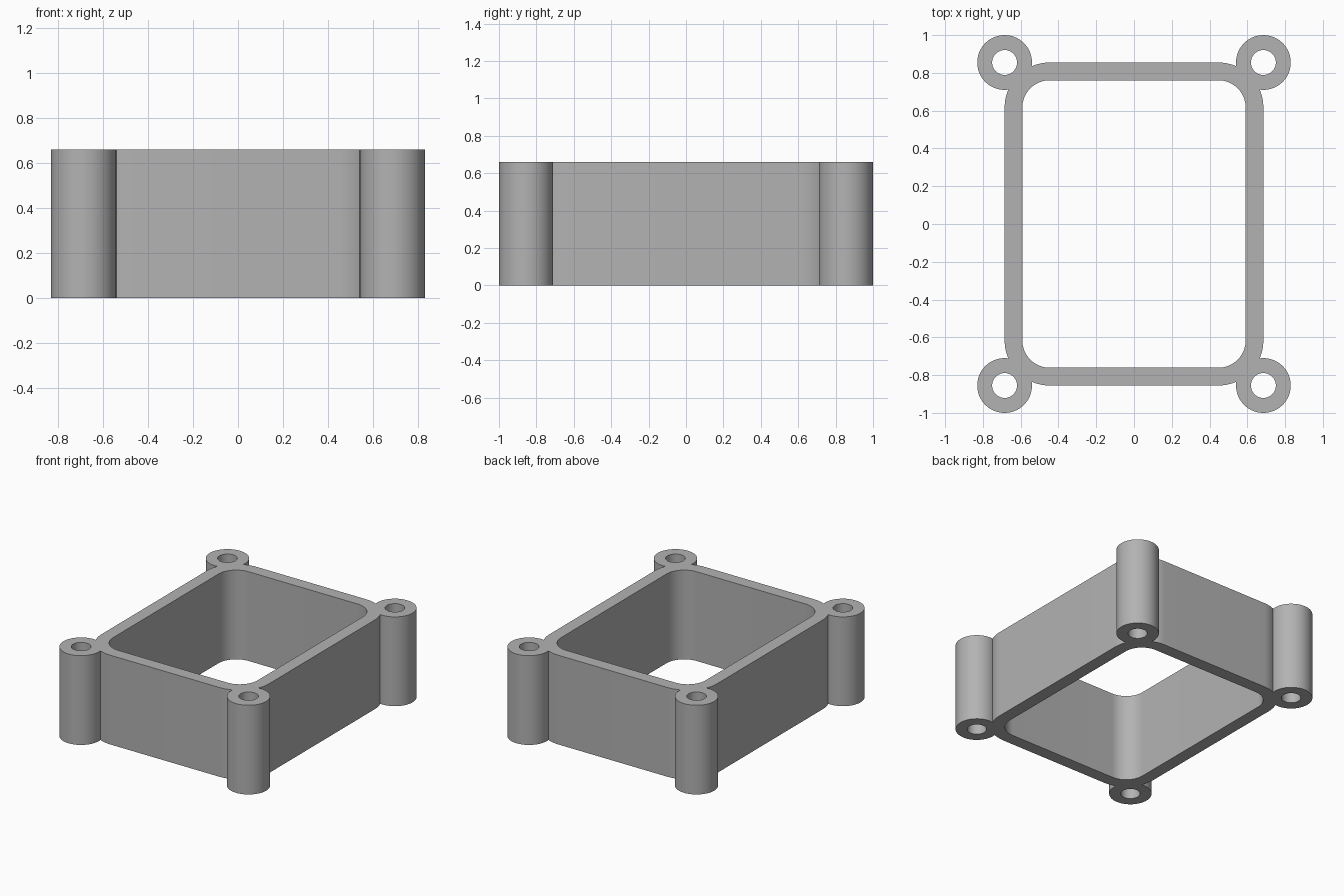
import bpy, bmesh, math

cube = bpy.data.objects.get("Cube")
if cube:
    bpy.data.objects.remove(cube, do_unlink=True)

HEIGHT = 0.66
HALF_X, HALF_Y = 0.685, 0.855     # outer wall faces, also the boss centres
WALL = 0.094
INNER_R = 0.145
OUTER_R = INNER_R + WALL
BOSS_R, HOLE_R = 0.145, 0.066
CX, CY = HALF_X - OUTER_R, HALF_Y - OUTER_R   # centre of the wall corner rounding


def arc(cx, cy, r, start, end, steps):
    return [(cx + r * math.cos(start + (end - start) * i / steps),
             cy + r * math.sin(start + (end - start) * i / steps))
            for i in range(steps + 1)]


def four_corners(corner):
    """Mirror one corner path into all quadrants, keeping a continuous loop."""
    flip = corner[::-1]
    return (corner + [(-x, y) for x, y in flip]
            + [(-x, -y) for x, y in corner] + [(x, -y) for x, y in flip])


# Outer corner: wall rounding, round screw boss, wall rounding again
d = math.hypot(OUTER_R, OUTER_R)
phi = math.acos((d * d + OUTER_R**2 - BOSS_R**2) / (2 * d * OUTER_R))
psi = math.acos((d * d + BOSS_R**2 - OUTER_R**2) / (2 * d * BOSS_R))
diag = math.pi / 4
outer_corner = (arc(CX, CY, OUTER_R, 0, diag - phi, 8)
                + arc(HALF_X, HALF_Y, BOSS_R, diag - math.pi + psi,
                      diag + math.pi - psi, 48)[1:-1]
                + arc(CX, CY, OUTER_R, diag + phi, math.pi / 2, 8))

# Opening corner and screw holes
inner_corner = arc(CX, CY, INNER_R, 0, math.pi / 2, 20)
loops = [four_corners(outer_corner), four_corners(inner_corner)]
for sx in (-1, 1):
    for sy in (-1, 1):
        loops.append(arc(sx * HALF_X, sy * HALF_Y, HOLE_R, 0, math.tau, 48)[:-1])

# Fill the flat profile and extrude it to full height
bm = bmesh.new()
edges = []
for loop in loops:
    verts = [bm.verts.new((x, y, 0)) for x, y in loop]
    edges += [bm.edges.new((a, b)) for a, b in zip(verts, verts[1:] + verts[:1])]
bmesh.ops.triangle_fill(bm, edges=edges, use_beauty=True, normal=(0, 0, 1))
result = bmesh.ops.extrude_face_region(bm, geom=bm.faces[:], use_keep_orig=True)
top = [g for g in result["geom"] if isinstance(g, bmesh.types.BMVert)]
bmesh.ops.translate(bm, verts=top, vec=(0, 0, HEIGHT))
bmesh.ops.recalc_face_normals(bm, faces=bm.faces[:])

mesh = bpy.data.meshes.new("spacer_frame")
bm.to_mesh(mesh)
bm.free()
frame = bpy.data.objects.new("spacer_frame", mesh)
bpy.context.collection.objects.link(frame)

# Plain grey
grey = bpy.data.materials.new("plain_grey")
grey.use_nodes = True
colour = (0.45, 0.45, 0.45, 1)
grey.diffuse_color = colour
grey.node_tree.nodes["Principled BSDF"].inputs["Base Color"].default_value = colour
mesh.materials.append(grey)

# Smooth curved walls, sharp rims
bpy.ops.object.select_all(action="DESELECT")
frame.select_set(True)
bpy.context.view_layer.objects.active = frame
bpy.ops.object.shade_smooth_by_angle(angle=math.radians(30))
